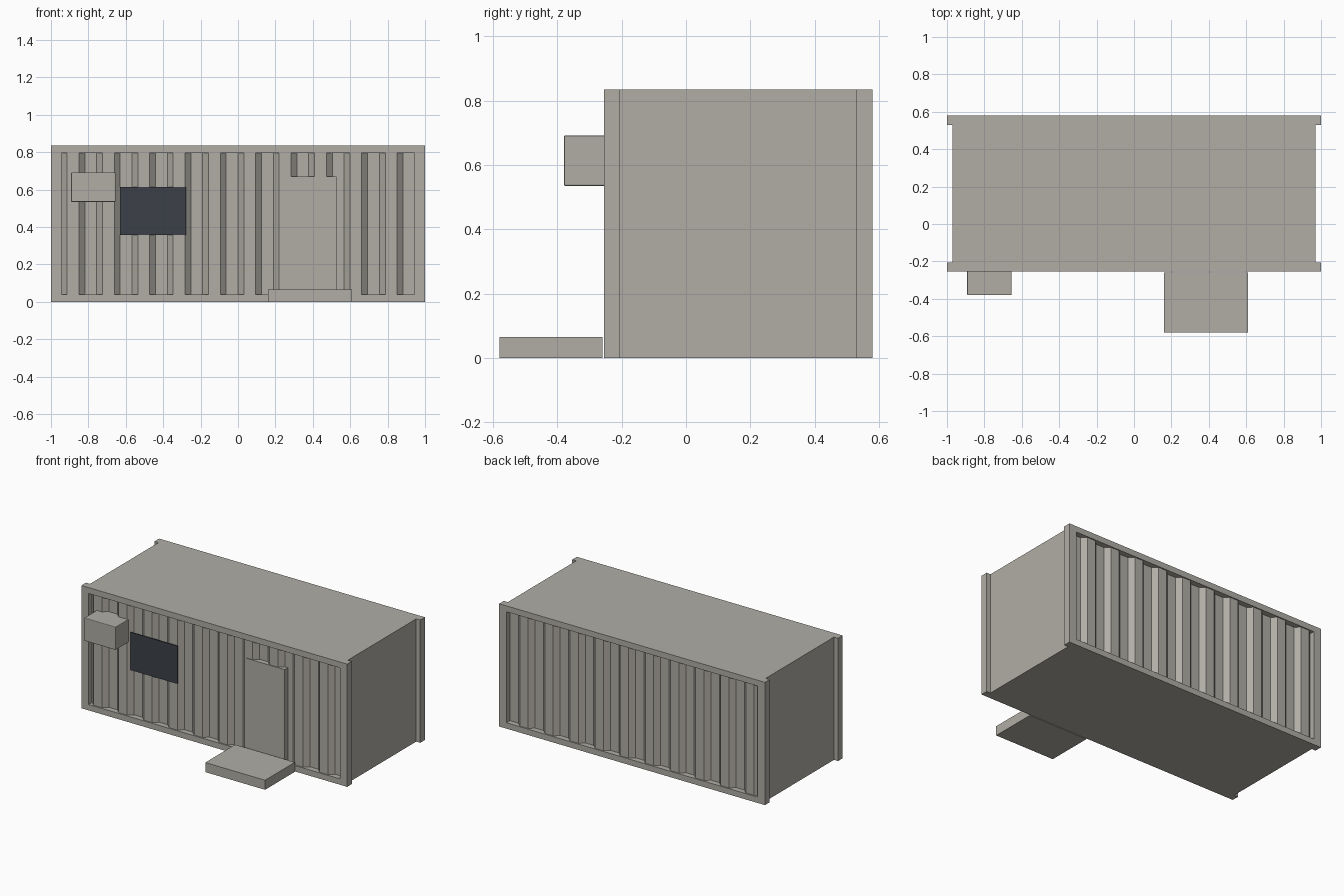
import bpy, bmesh

if "Cube" in bpy.data.objects:
    bpy.data.objects.remove(bpy.data.objects["Cube"])

def material(name, rgb):
    m = bpy.data.materials.new(name)
    m.diffuse_color = (*rgb, 1)
    m.use_nodes = True
    m.node_tree.nodes["Principled BSDF"].inputs["Base Color"].default_value = m.diffuse_color
    return m

GREY = material("warm grey paint", (0.44, 0.42, 0.38))
DARK = material("dark glass", (0.045, 0.053, 0.065))

def finish(name, bm, mat):
    bmesh.ops.recalc_face_normals(bm, faces=bm.faces)
    me = bpy.data.meshes.new(name)
    bm.to_mesh(me)
    bm.free()
    me.materials.append(mat)
    ob = bpy.data.objects.new(name, me)
    bpy.context.collection.objects.link(ob)
    return ob

def box(name, x, y, z, mat=GREY, bevel=0):
    bm = bmesh.new()
    bmesh.ops.create_cube(bm, size=1)
    for v in bm.verts:
        for i, (a, b) in enumerate((x, y, z)):
            v.co[i] = (a + b) / 2 + v.co[i] * (b - a)
    ob = finish(name, bm, mat)
    if bevel:
        mod = ob.modifiers.new("bevel", "BEVEL")
        mod.width, mod.segments = bevel, 2
    return ob

Y0, Y1, H = -0.255, 0.58, 0.835     # container front, back, height
POST_Y = 0.05                       # depth of the frame
RAIL = 0.04                         # height of the rails
XP = 0.945                          # inner edge of the posts

# Main body between the two frames
box("container_body", (-0.97, 0.97), (Y0 + POST_Y, Y1 - POST_Y), (0, H))

def corrugated_panel(name, face_y, inward):
    """Trapezoid corrugation, recessed behind the frame."""
    outer = face_y + inward * 0.008
    inner = face_y + inward * 0.038
    back = face_y + inward * (POST_Y + 0.005)
    n = 10
    pitch = 2 * XP / n
    pts = []
    for i in range(n):
        x = -XP + i * pitch
        pts += [(x, inner), (x + pitch / 6, outer),
                (x + pitch / 2, outer), (x + pitch * 2 / 3, inner)]
    pts += [(XP, inner), (XP, back), (-XP, back)]
    bm = bmesh.new()
    low = [bm.verts.new((x, y, RAIL)) for x, y in pts]
    high = [bm.verts.new((x, y, H - RAIL)) for x, y in pts]
    for i in range(len(pts)):
        j = (i + 1) % len(pts)
        bm.faces.new((low[i], low[j], high[j], high[i]))
    finish(name, bm, GREY)

# Frames and corrugated walls on front and back
for side, ya, yb, face, inward in (("front", Y0, Y0 + POST_Y, Y0, 1),
                                   ("back", Y1 - POST_Y, Y1, Y1, -1)):
    box(side + "_left_post", (-1, -XP), (ya, yb), (0, H))
    box(side + "_right_post", (XP, 1), (ya, yb), (0, H))
    box(side + "_bottom_rail", (-XP, XP), (ya, yb), (0, RAIL))
    box(side + "_top_rail", (-XP, XP), (ya, yb), (H - RAIL, H))
    corrugated_panel(side + "_corrugated_wall", face, inward)

# Door, window, air conditioner and entry step
box("door", (0.24, 0.527), (Y0 + 0.003, Y0 + POST_Y), (RAIL, 0.67))
box("window_glass", (-0.63, -0.278), (Y0 + 0.001, Y0 + 0.009), (0.358, 0.615), DARK)
box("air_conditioner", (-0.892, -0.655), (-0.38, Y0 + 0.04), (0.535, 0.692), GREY, 0.004)
box("entry_step", (0.16, 0.61), (-0.58, -0.26), (0, 0.065))
